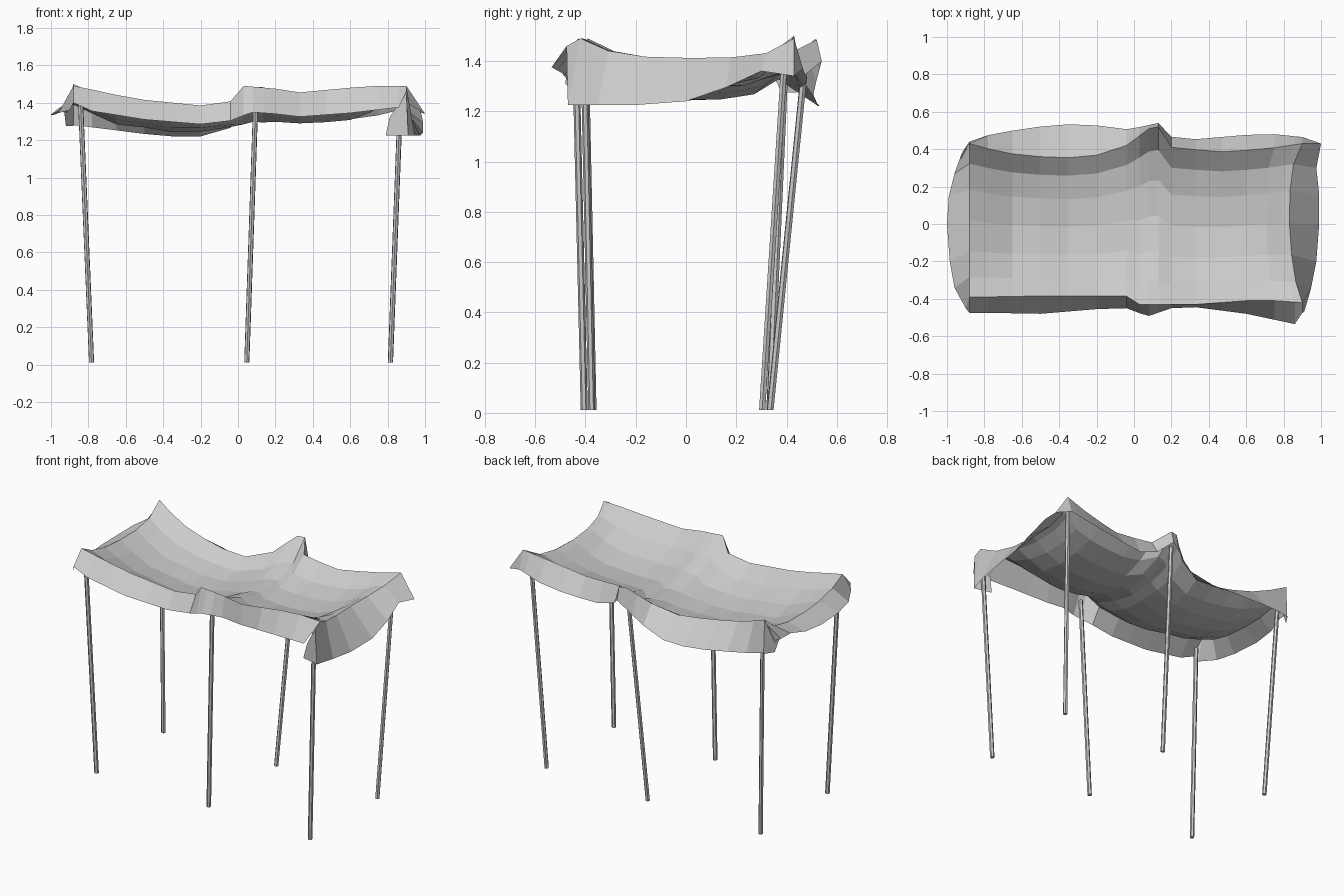
import bpy, bmesh, random
from mathutils import Vector

random.seed(4)

# Cloth guide lines: (x, y, z) along the ridges over the poles and the hanging hems
FRONT_RIDGE = [(-.88, -.39, 1.49), (-.78, -.39, 1.47), (-.55, -.385, 1.42), (-.2, -.385, 1.385),
               (-.05, -.38, 1.395), (.03, -.43, 1.49), (.2, -.43, 1.475), (.33, -.43, 1.455),
               (.6, -.41, 1.48), (.75, -.41, 1.49), (.9, -.42, 1.49)]
FRONT_HEM = [(-.88, -.475, 1.40), (-.78, -.475, 1.355), (-.5, -.48, 1.31), (-.2, -.455, 1.285),
             (-.03, -.45, 1.305), (.07, -.495, 1.35), (.2, -.45, 1.34), (.33, -.445, 1.325),
             (.6, -.48, 1.345), (.86, -.535, 1.375), (.9, -.475, 1.46)]
BACK_RIDGE = [(-.88, .43, 1.50), (-.7, .38, 1.42), (-.4, .35, 1.345), (-.18, .37, 1.325),
              (-.04, .42, 1.38), (.08, .51, 1.485), (.13, .52, 1.485), (.2, .41, 1.43),
              (.45, .385, 1.41), (.7, .40, 1.45), (.9, .43, 1.49)]
BACK_HEM = [(-.88, .44, 1.28), (-.75, .485, 1.265), (-.4, .535, 1.22), (-.15, .525, 1.22),
            (-.03, .505, 1.27), (.13, .54, 1.40), (.22, .445, 1.32), (.35, .455, 1.29),
            (.7, .485, 1.32), (.9, .465, 1.37)]
SAG = [(-.88, 0, 1.39), (-.7, 0, 1.295), (-.3, 0, 1.23), (-.05, 0, 1.26), (.1, 0, 1.30),
       (.4, 0, 1.29), (.65, 0, 1.315), (.9, 0, 1.405)]
# End hems, one point per cross row
LEFT_HEM = [(-.90, -.45, 1.36), (-.96, -.34, 1.345), (-.985, -.2, 1.335), (-1, 0, 1.335),
            (-.99, .15, 1.345), (-.96, .27, 1.37), (-.92, .38, 1.34)]
RIGHT_HEM = [(.91, -.47, 1.225), (.945, -.35, 1.225), (.975, -.2, 1.225), (.99, 0, 1.24),
             (.99, .16, 1.295), (.975, .3, 1.36), (1.0, .43, 1.34)]
COLS = [-.88, -.78, -.65, -.5, -.35, -.2, -.04, .03, .08, .13, .2, .33, .47, .6, .75, .86, .9]
ROWS = [0, .13, .3, .5, .7, .87, 1]


def sample(line, x):
    """Linear lookup along a guide line."""
    for a, b in zip(line, line[1:]):
        if x <= b[0] + 1e-6:
            f = max(0, (x - a[0]) / (b[0] - a[0]))
            return Vector((x,) + tuple(p + (q - p) * f for p, q in zip(a[1:], b[1:])))
    return Vector((x,) + tuple(line[-1][1:]))


def finish(bm, name):
    bmesh.ops.recalc_face_normals(bm, faces=bm.faces)
    me = bpy.data.meshes.new(name)
    bm.to_mesh(me)
    bm.free()
    ob = bpy.data.objects.new(name, me)
    bpy.context.collection.objects.link(ob)


# Canopy cloth: sagging grid between the ridges, hems on all four sides
bm = bmesh.new()
grid = []
for x in COLS:
    f, b, low = sample(FRONT_RIDGE, x), sample(BACK_RIDGE, x), sample(SAG, x).z
    col = [sample(FRONT_HEM, x)]
    for t in ROWS:
        p = f.lerp(b, t)
        s = t ** 1.2  # lowest line lies a little towards the back
        w = (4 * s * (1 - s)) ** .6
        p.z = p.z * (1 - w) + low * w
        p.x -= .07 * w * max(0, min(1, (x - .6) / .25))
        if 0 < t < 1:
            p.z += random.uniform(-.007, .007)
        col.append(p)
    col.append(sample(BACK_HEM, x))
    grid.append([bm.verts.new(p) for p in col])
for a, b in zip(grid, grid[1:]):
    for j in range(len(a) - 1):
        bm.faces.new((a[j], b[j], b[j + 1], a[j + 1]))
for col, line in ((grid[0], LEFT_HEM), (grid[-1], RIGHT_HEM)):
    hem = [bm.verts.new(p) for p in line]
    inner = col[1:-1]
    for j in range(len(hem) - 1):
        bm.faces.new((inner[j], inner[j + 1], hem[j + 1], hem[j]))
    bm.faces.new((col[0], inner[0], hem[0]))
    bm.faces.new((col[-1], inner[-1], hem[-1]))
finish(bm, "canopy_cloth")

# Loose cloth folds tucked at two corners
for name, pts in (("front_right_fold", [(.91, -.47, 1.225), (.79, -.44, 1.225), (.81, -.43, 1.32), (.9, -.475, 1.46)]),
                  ("back_left_fold", [(-.92, .38, 1.275), (-.88, .44, 1.275), (-.88, .43, 1.48), (-.93, .34, 1.36)])):
    bm = bmesh.new()
    bm.faces.new([bm.verts.new(p) for p in pts])
    finish(bm, name)


# Leaning poles
def pole(name, foot, top, r=.014):
    foot, top = Vector(foot), Vector(top)
    d = top - foot
    bpy.ops.mesh.primitive_cylinder_add(vertices=6, radius=r, depth=d.length,
                                        location=(foot + top) / 2,
                                        rotation=d.to_track_quat('Z', 'Y').to_euler())
    bpy.context.object.name = name


for side, xb, xt, fb, ft, bb, bt in (("left", -.783, -.842, -.37, -.40, .333, .395),
                                     ("middle", .047, .095, -.375, -.405, .335, .475),
                                     ("right", .815, .868, -.405, -.438, .303, .392)):
    pole("front_%s_pole" % side, (xb, fb, .012), (xt, ft, 1.41))
    pole("back_%s_pole" % side, (xb, bb, .012), (xt, bt, 1.41))
